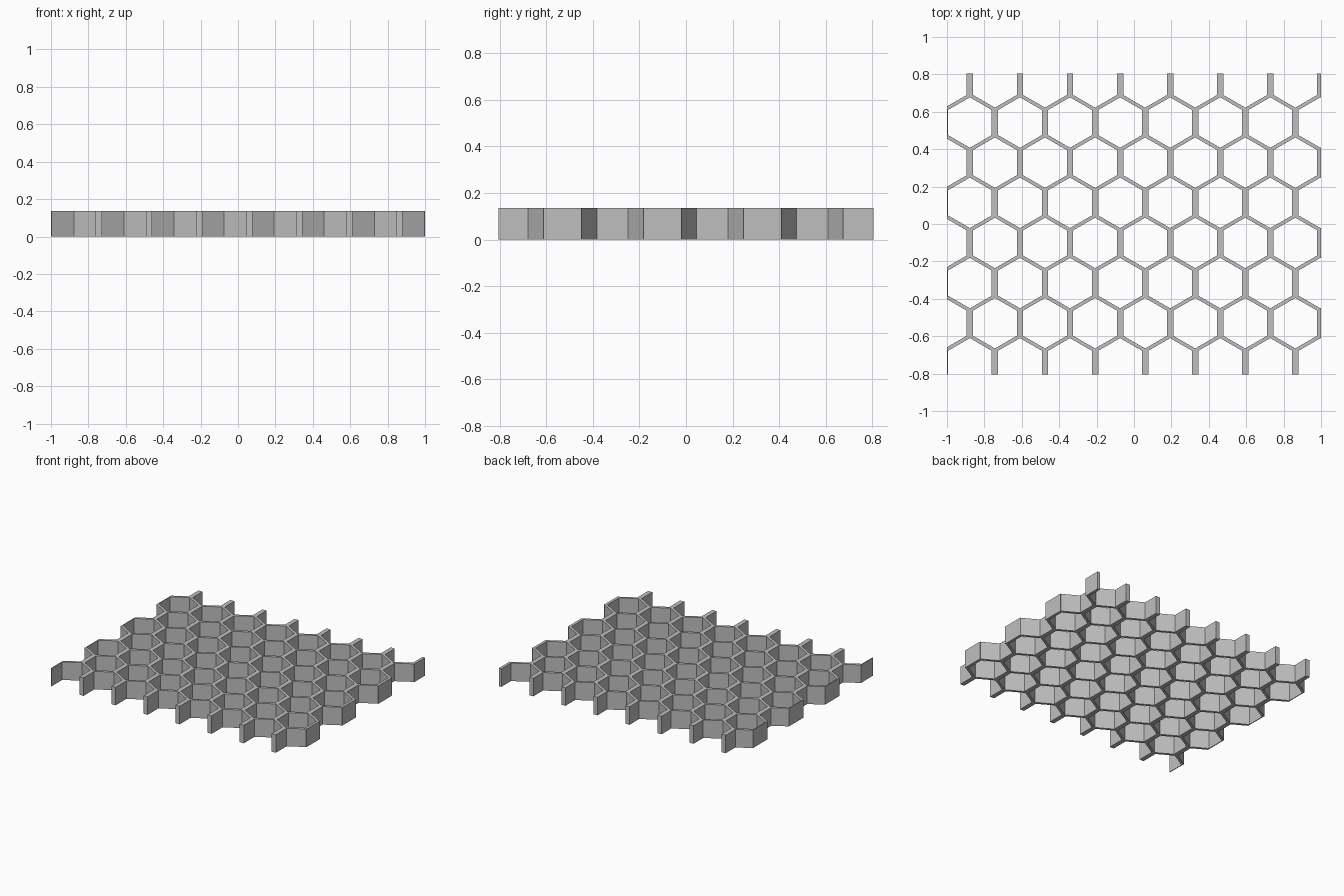
import bpy
import bmesh
from math import cos, sin, pi, sqrt

if "Cube" in bpy.data.objects:
    bpy.data.objects.remove(bpy.data.objects["Cube"], do_unlink=True)

PITCH = 0.2677            # cell spacing along x
ROW = 0.2146              # row spacing along y
CELL = 0.2335             # cell opening across flats
HALF_X, HALF_Y, HEIGHT = 1.0, 0.805, 0.136
RADIUS = CELL / sqrt(3)

grey = bpy.data.materials.new("panel grey")
grey.use_nodes = True
colour = (0.52, 0.52, 0.52, 1)
grey.diffuse_color = colour
grey.node_tree.nodes["Principled BSDF"].inputs["Base Color"].default_value = colour


def prism(bm, outline, z0, z1):
    """Extrude a closed outline between two heights."""
    face = bm.faces.new([bm.verts.new((x, y, z0)) for x, y in outline])
    top = bmesh.ops.extrude_face_region(bm, geom=[face])["geom"]
    bmesh.ops.translate(bm, vec=(0, 0, z1 - z0),
                        verts=[g for g in top if isinstance(g, bmesh.types.BMVert)])


def make_object(name, bm):
    bmesh.ops.recalc_face_normals(bm, faces=bm.faces)
    mesh = bpy.data.meshes.new(name)
    bm.to_mesh(mesh)
    bm.free()
    mesh.materials.append(grey)
    obj = bpy.data.objects.new(name, mesh)
    bpy.context.collection.objects.link(obj)
    return obj


# Solid panel
bm = bmesh.new()
prism(bm, [(-HALF_X, -HALF_Y), (HALF_X, -HALF_Y), (HALF_X, HALF_Y), (-HALF_X, HALF_Y)], 0, HEIGHT)
panel = make_object("honeycomb_panel", bm)

# Staggered hexagonal openings, running past the panel edges
bm = bmesh.new()
for row in range(8):
    cy = 0.006 + (row - 3.5) * ROW
    shift = 0.0595 + PITCH / 2 if row % 2 == 0 else 0.0595
    for col in range(-5, 5):
        cx = shift + col * PITCH
        if abs(cx) - CELL / 2 > HALF_X:
            continue
        corners = [pi / 6 + k * pi / 3 for k in range(6)]
        prism(bm, [(cx + RADIUS * cos(a), cy + RADIUS * sin(a)) for a in corners],
              -0.1, HEIGHT + 0.1)
cutter = make_object("cell_cutter", bm)
cutter.hide_render = True

# Cut the cells out and discard the cutter
cut = panel.modifiers.new("cells", "BOOLEAN")
cut.operation = "DIFFERENCE"
cut.solver = "EXACT"
cut.object = cutter
bpy.context.view_layer.objects.active = panel
panel.select_set(True)
bpy.ops.object.modifier_apply(modifier=cut.name)
bpy.data.objects.remove(cutter, do_unlink=True)
